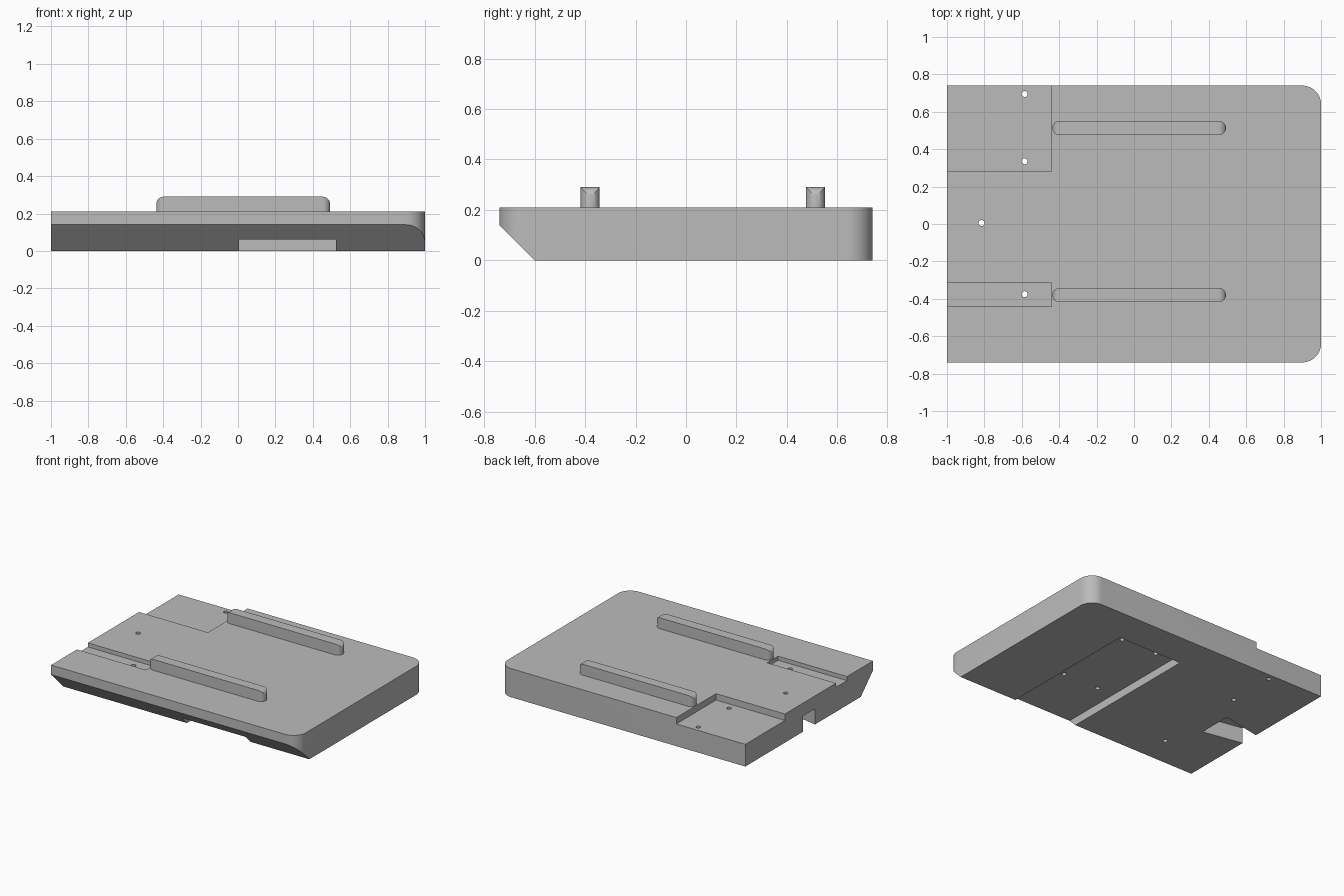
import bpy, bmesh
from math import cos, sin, pi

cube = bpy.data.objects.get("Cube")
if cube:
    bpy.data.objects.remove(cube, do_unlink=True)

grey = bpy.data.materials.new("mid_grey")
grey.use_nodes = True
colour = (0.5, 0.5, 0.5, 1)
grey.diffuse_color = colour
grey.node_tree.nodes["Principled BSDF"].inputs["Base Color"].default_value = colour


def prism(name, outline, low, high, axis="z"):
    """Extrude a 2D outline along an axis (x: outline is y,z; y: x,z; z: x,y)."""
    place = {"x": lambda a, b, t: (t, a, b),
             "y": lambda a, b, t: (a, t, b),
             "z": lambda a, b, t: (a, b, t)}[axis]
    bm = bmesh.new()
    bottom = [bm.verts.new(place(a, b, low)) for a, b in outline]
    top = [bm.verts.new(place(a, b, high)) for a, b in outline]
    bm.faces.new(bottom)
    bm.faces.new(top)
    for i in range(len(outline)):
        j = (i + 1) % len(outline)
        bm.faces.new((bottom[i], bottom[j], top[j], top[i]))
    bmesh.ops.recalc_face_normals(bm, faces=bm.faces)
    mesh = bpy.data.meshes.new(name)
    bm.to_mesh(mesh)
    bm.free()
    mesh.materials.append(grey)
    obj = bpy.data.objects.new(name, mesh)
    bpy.context.collection.objects.link(obj)
    return obj


def rect(x0, x1, y0, y1):
    return [(x0, y0), (x1, y0), (x1, y1), (x0, y1)]


def arc(cx, cy, r, start, end, steps=10):
    angles = [start + (end - start) * i / steps for i in range(steps + 1)]
    return [(cx + r * cos(a), cy + r * sin(a)) for a in angles]


def circle(x, y, r=0.016):
    return arc(x, y, r, 0, 2 * pi, 16)[:-1]


def combine(obj, tool, operation="DIFFERENCE"):
    """Apply a boolean and discard the tool."""
    mod = obj.modifiers.new("cut", "BOOLEAN")
    mod.operation, mod.solver, mod.object = operation, "EXACT", tool
    graph = bpy.context.evaluated_depsgraph_get()
    mesh = bpy.data.meshes.new_from_object(obj.evaluated_get(graph))
    obj.modifiers.clear()
    obj.data = mesh
    bpy.data.objects.remove(tool, do_unlink=True)


def smooth(obj):
    bpy.ops.object.select_all(action="DESELECT")
    obj.select_set(True)
    bpy.context.view_layer.objects.active = obj
    bpy.ops.object.shade_smooth_by_angle(angle=pi / 6)


# Base plate with two rounded corners
W, D, H, R = 1.0, 0.74, 0.21, 0.1
plan = ([(-W, -D)] + arc(W - R, R - D, R, -pi / 2, 0)
        + arc(W - R, D - R, R, 0, pi / 2) + [(-W, D)])
base = prism("base_plate", plan, 0, H)

# Sloped underside of the front edge
combine(base, prism("slope_cutter", [(-0.88, 0), (-0.74, 0.14), (-0.6, 0), (-0.59, -0.01), (-0.88, -0.01)],
                    -1.1, 1.1, "x"))

# Stepped recesses in the top
combine(base, prism("corner_cutter", rect(-1.1, -0.44, 0.28, 0.9), 0.163, 0.3))
combine(base, prism("slot_cutter", rect(-1.1, -0.44, -0.44, -0.313), 0.18, 0.3))

# Wide channel underneath, open at the front
combine(base, prism("channel_cutter", rect(0.005, 0.525, -0.9, 0.48), -0.1, 0.06))

# Flared notch underneath the end
combine(base, prism("notch_cutter", [(-1.1, -0.05), (-0.7, -0.125), (-0.7, 0.125), (-1.1, 0.05)], -0.1, 0.115))

# Through holes, then blind holes in the channel
for x, y in [(-0.585, 0.695), (-0.585, 0.335), (-0.585, -0.375), (-0.815, 0.005)]:
    combine(base, prism("hole_cutter", circle(x, y), -0.1, 0.4))
for x in (0.14, 0.43):
    for y in (-0.21, 0.39):
        combine(base, prism("hole_cutter", circle(x, y), 0, 0.14))
smooth(base)

# Two raised rails with rounded ends and rounded top corners
x0, x1, top, r = -0.437, 0.492, 0.29, 0.0375
for name, y in (("front_rail", -0.38), ("back_rail", 0.513)):
    stadium = (arc(x1 - r, y, r, -pi / 2, pi / 2, 16)
               + arc(x0 + r, y, r, pi / 2, 3 * pi / 2, 16))
    side = ([(x0 - 0.001, 0.1), (x1 + 0.001, 0.1)]
            + arc(x1 - 0.04, top - 0.041, 0.041, 0, pi / 2)
            + arc(x0 + 0.04, top - 0.041, 0.041, pi / 2, pi))
    rail = prism(name, stadium, H - 0.005, 0.4)
    combine(rail, prism("rail_cutter", side, y - 0.1, y + 0.1, "y"), "INTERSECT")
    smooth(rail)
